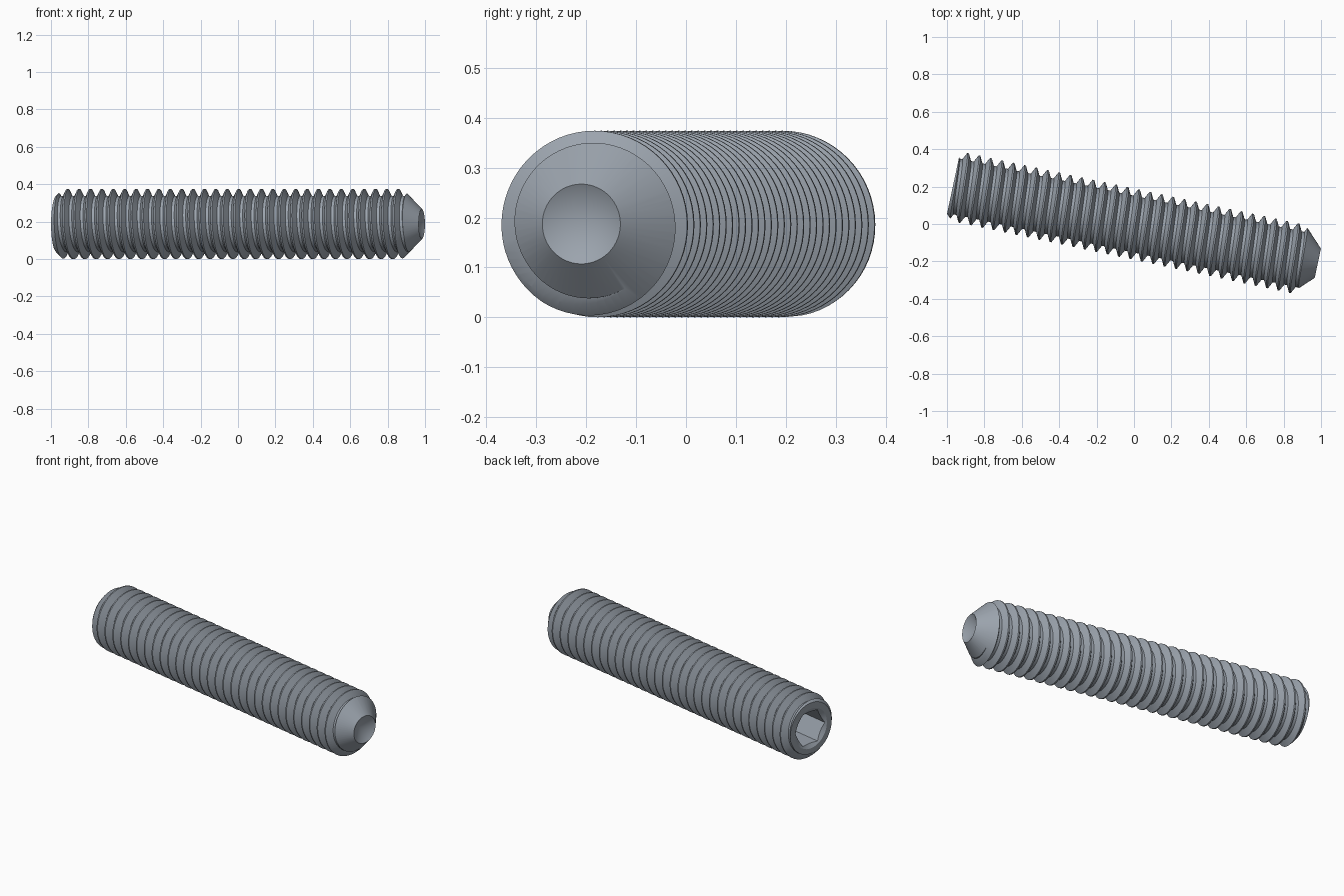
import bpy, bmesh, math
from mathutils import Matrix

cube = bpy.data.objects.get("Cube")
if cube:
    bpy.data.objects.remove(cube, do_unlink=True)

HALF = 0.997          # half of the screw length
PITCH = 0.0623
CREST, ROOT = 0.187, 0.149
SEG = 64
START = -0.954        # thread phase along the axis

steel = bpy.data.materials.new("steel_grey")
steel.use_nodes = True
colour = (0.33, 0.37, 0.42, 1)
steel.diffuse_color = colour
steel.node_tree.nodes["Principled BSDF"].inputs["Base Color"].default_value = colour


def make_object(name, bm):
    bmesh.ops.recalc_face_normals(bm, faces=bm.faces)
    mesh = bpy.data.meshes.new(name)
    bm.to_mesh(mesh)
    bm.free()
    mesh.materials.append(steel)
    obj = bpy.data.objects.new(name, mesh)
    bpy.context.collection.objects.link(obj)
    return obj


def thread_bar():
    """Closed helical bar along x, longer than the finished screw."""
    bm = bmesh.new()
    # crest flat, flank, root flat, flank
    profile = [(-1 / 16, CREST), (1 / 16, CREST), (3 / 8, ROOT), (5 / 8, ROOT)]
    turns = 36
    steps = turns * SEG
    first = START - 2 * PITCH
    rows = []
    for i in range(steps + SEG + 1):
        a = 2 * math.pi * i / SEG
        base = first + PITCH * i / SEG - PITCH
        rows.append([bm.verts.new((base + u * PITCH, r * math.cos(a), r * math.sin(a)))
                     for u, r in profile])
    for i in range(steps):
        for k in range(4):
            if k < 3:
                quad = (rows[i][k], rows[i + 1][k], rows[i + 1][k + 1], rows[i][k + 1])
            else:
                quad = (rows[i][3], rows[i + 1][3], rows[i + 1 + SEG][0], rows[i + SEG][0])
            bm.faces.new(quad)
    loose = [v for v in bm.verts if not v.link_faces]
    bmesh.ops.delete(bm, geom=loose, context='VERTS')
    # close both ends with fans
    rim = [e for e in bm.edges if e.is_boundary]
    for side in (-1, 1):
        hub = bm.verts.new((side * 1.35, 0, 0))
        for e in rim:
            if e.verts[0].co.x * side > 0:
                bm.faces.new((e.verts[0], e.verts[1], hub))
    return make_object("set_screw", bm)


def end_shape():
    """Turned outline: countersunk, chamfered drive end and cupped cone point."""
    bm = bmesh.new()
    outline = [(-HALF + 0.066, 0), (-HALF, 0.118), (-HALF, 0.153), (-HALF + 0.047, 0.2),
               (HALF - 0.12, 0.2), (HALF, 0.08), (HALF - 0.046, 0)]
    verts = [bm.verts.new((x, r, 0)) for x, r in outline]
    edges = [bm.edges.new(pair) for pair in zip(verts, verts[1:])]
    bmesh.ops.spin(bm, geom=verts + edges, cent=(0, 0, 0), axis=(1, 0, 0),
                   angle=2 * math.pi, steps=SEG)
    bmesh.ops.remove_doubles(bm, verts=bm.verts, dist=1e-5)
    return make_object("end_shape_cutter", bm)


def hex_socket():
    bm = bmesh.new()
    depth = 0.26
    bmesh.ops.create_cone(bm, cap_ends=True, segments=6, radius1=0.108, radius2=0.108,
                          depth=2 * depth, matrix=Matrix.Rotation(math.pi / 2, 4, 'Y'))
    # corners point sideways, flats face up and down
    ang = max(math.atan2(v.co.z, v.co.y) for v in bm.verts)
    bmesh.ops.rotate(bm, verts=bm.verts, cent=(0, 0, 0),
                     matrix=Matrix.Rotation(-ang, 3, 'X'))
    bmesh.ops.translate(bm, verts=bm.verts, vec=(-HALF, 0, 0))
    return make_object("hex_socket_cutter", bm)


# cut the threaded bar to shape, then sink the socket
screw = thread_bar()
bpy.ops.object.select_all(action='DESELECT')
bpy.context.view_layer.objects.active = screw
screw.select_set(True)
for cutter, operation in ((end_shape(), 'INTERSECT'), (hex_socket(), 'DIFFERENCE')):
    mod = screw.modifiers.new(operation.title(), 'BOOLEAN')
    mod.operation = operation
    mod.solver = 'EXACT'
    mod.object = cutter
    cutter.hide_render = True
    bpy.ops.object.modifier_apply(modifier=mod.name)
    bpy.data.objects.remove(cutter, do_unlink=True)

bpy.ops.object.shade_smooth_by_angle(angle=math.radians(25))

# lay it on the ground, turned slightly
screw.rotation_euler.z = math.radians(-12)
screw.location = (0.0075, -0.0025, CREST)
